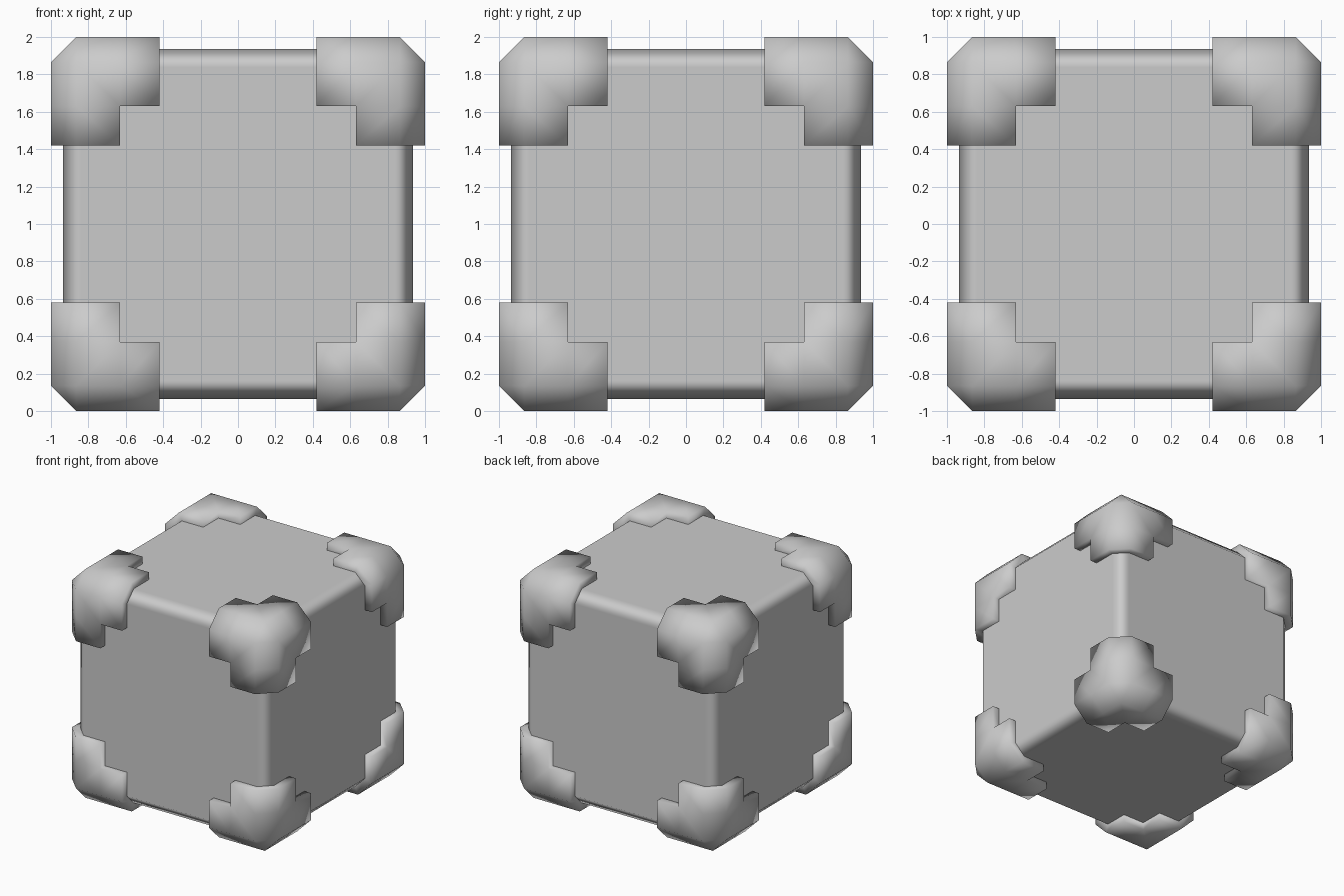
import bpy, bmesh
from mathutils import Vector

if "Cube" in bpy.data.objects:
    bpy.data.objects.remove(bpy.data.objects["Cube"])

grey = bpy.data.materials.new("light grey")
grey.diffuse_color = (0.6, 0.6, 0.6, 1)
grey.use_nodes = True
grey.node_tree.nodes["Principled BSDF"].inputs["Base Color"].default_value = grey.diffuse_color


def add_object(name, bm):
    for f in bm.faces:
        f.smooth = True
    mesh = bpy.data.meshes.new(name)
    bm.to_mesh(mesh)
    bm.free()
    mesh.materials.append(grey)
    ob = bpy.data.objects.new(name, mesh)
    ob.location.z = 1
    bpy.context.collection.objects.link(ob)
    return ob


# Box body with softened edges
bm = bmesh.new()
bmesh.ops.create_cube(bm, size=1.87)
bmesh.ops.bevel(bm, geom=bm.edges[:], offset=0.097, offset_type='OFFSET',
                segments=1, affect='EDGES', profile=0.5)
body = add_object("box_body", bm)
body.modifiers.new("flat_sides", 'WEIGHTED_NORMAL').weight = 100

# Corner guard: an L-shaped patch on each of three sides meeting at a corner
A, B, C = 0.42, 0.63, 1.0
bm = bmesh.new()
for axis in range(3):
    for u0, u1, v0, v1 in ((B, C, B, C), (A, B, B, C), (B, C, A, B)):
        verts = []
        for u, v in ((u0, v0), (u1, v0), (u1, v1), (u0, v1)):
            co = Vector()
            co[axis], co[(axis + 1) % 3], co[(axis + 2) % 3] = C, u, v
            verts.append(bm.verts.new(co))
        bm.faces.new(verts)
bmesh.ops.remove_doubles(bm, verts=bm.verts[:], dist=0.001)

# Chamfer the three outer edges
outer = [e for e in bm.edges
         if sum(all(v.co[i] > 0.999 for v in e.verts) for i in range(3)) == 2]
bmesh.ops.bevel(bm, geom=outer, offset=0.135, offset_type='OFFSET',
                segments=1, affect='EDGES', profile=0.5)
guards = add_object("corner_guards", bm)

# Repeat on all eight corners and give the guards their thickness
mirror = guards.modifiers.new("eight_corners", 'MIRROR')
mirror.use_axis = (True, True, True)
mirror.use_mirror_merge = False
solid = guards.modifiers.new("thickness", 'SOLIDIFY')
solid.thickness = 0.075
solid.offset = -1
solid.use_even_offset = True
solid.use_rim_only = True
